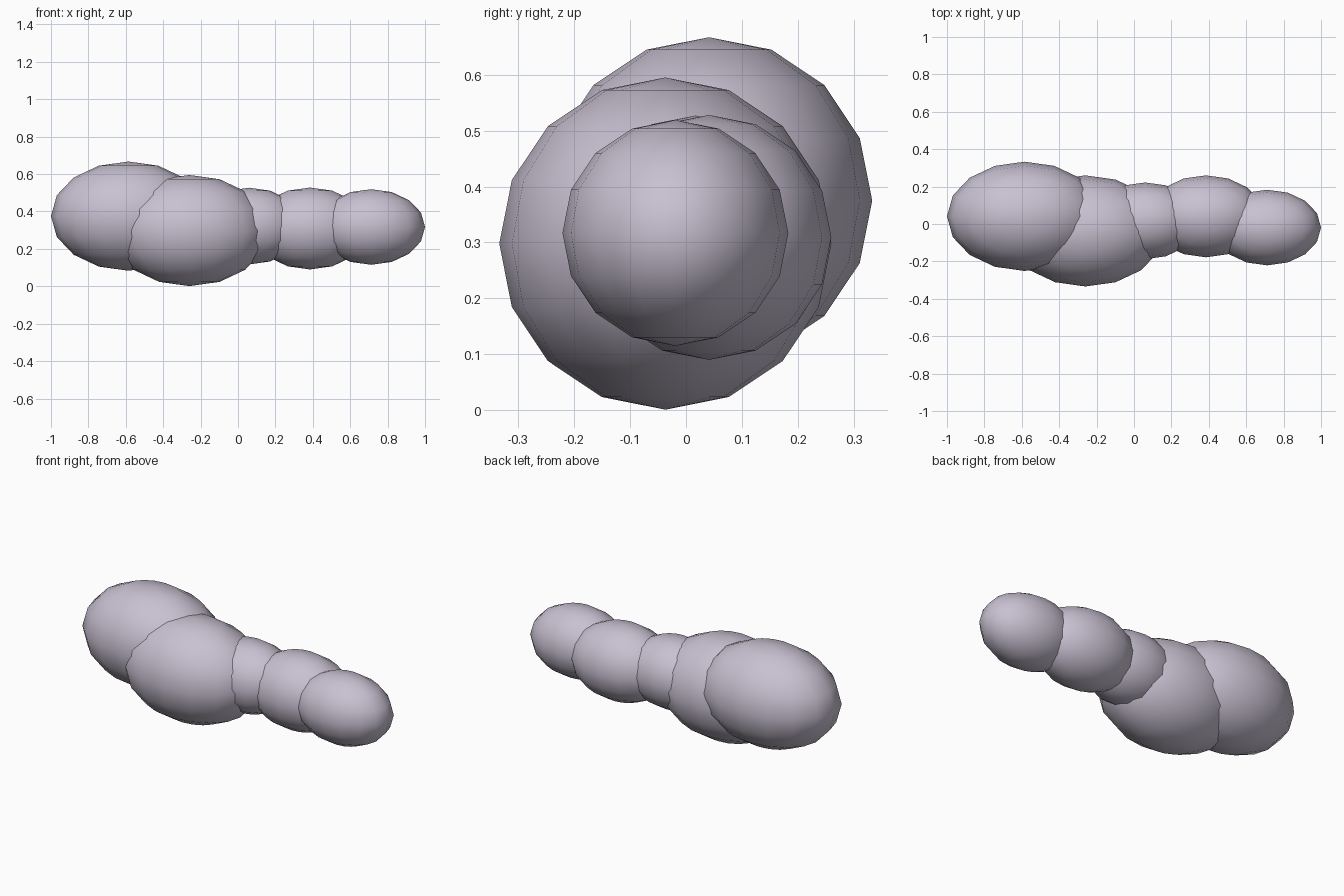
import bpy

cube = bpy.data.objects.get("Cube")
if cube:
    bpy.data.objects.remove(cube, do_unlink=True)

# Single pale lilac grey colour
COLOUR = (0.58, 0.53, 0.64, 1.0)
mat = bpy.data.materials.new("pale_lilac_grey")
mat.use_nodes = True
mat.diffuse_color = COLOUR
mat.node_tree.nodes["Principled BSDF"].inputs["Base Color"].default_value = COLOUR


def puff(name, centre, length, radius):
    """Low-poly smooth ellipsoid, stretched along x."""
    bpy.ops.mesh.primitive_uv_sphere_add(segments=16, ring_count=8, radius=1, location=centre)
    obj = bpy.context.object
    obj.name = name
    obj.scale = (length, radius, radius)
    bpy.ops.object.transform_apply(location=False, rotation=False, scale=True)
    bpy.ops.object.shade_smooth()
    obj.data.materials.append(mat)


# Overlapping puffs, from the large end to the small end
puff("end_puff_large", (-0.585, 0.041, 0.375), 0.415, 0.292)
puff("front_puff_large", (-0.26, -0.037, 0.298), 0.422, 0.297)
puff("middle_puff", (0.06, 0.017, 0.322), 0.29, 0.205)
puff("back_puff_small", (0.385, 0.041, 0.309), 0.311, 0.219)
puff("end_puff_small", (0.712, -0.019, 0.317), 0.288, 0.202)
